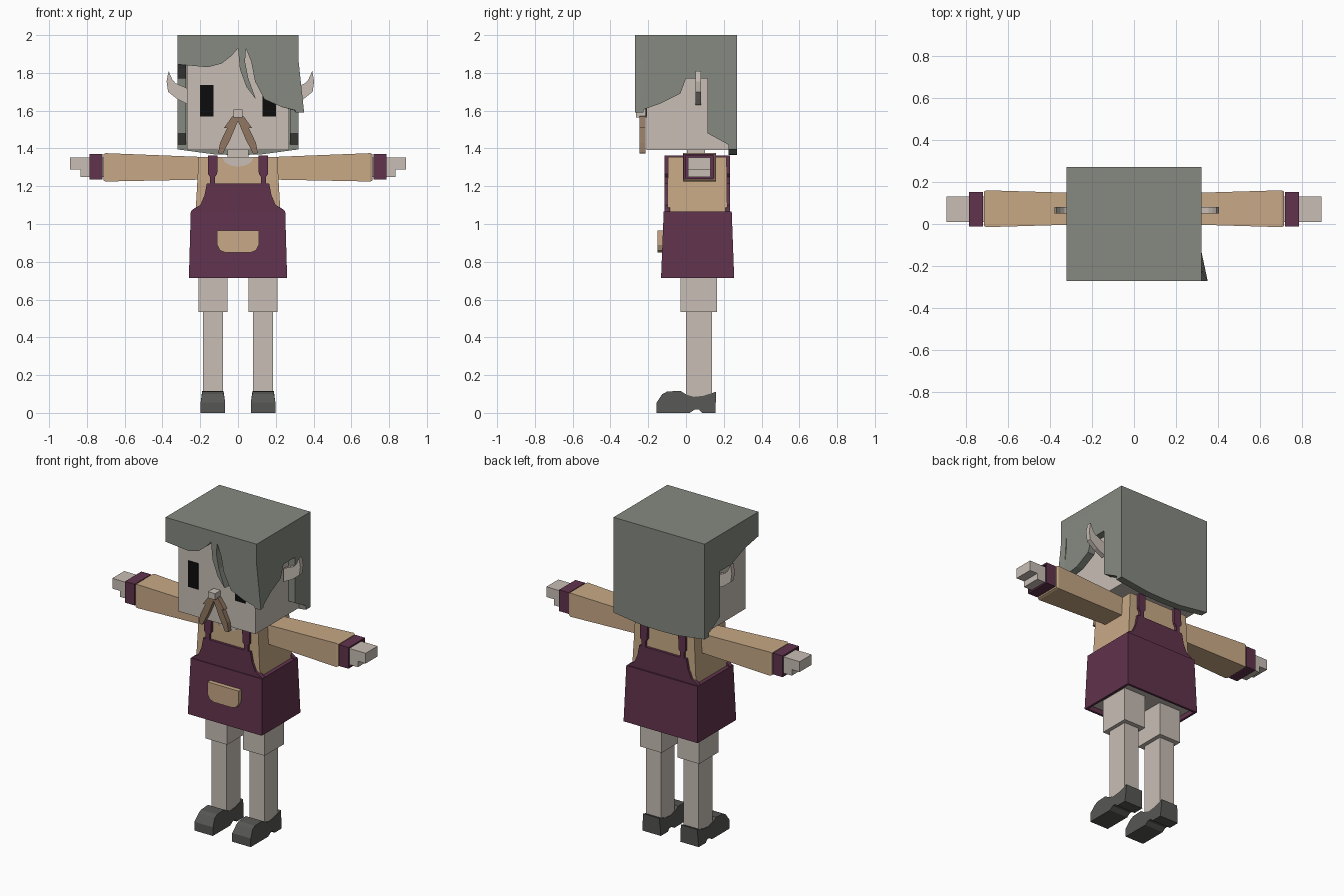
import bpy, bmesh
from mathutils import Vector

if "Cube" in bpy.data.objects:
    bpy.data.objects.remove(bpy.data.objects["Cube"], do_unlink=True)


def material(name, *rgb):
    lin = [((c / 255 + 0.055) / 1.055) ** 2.4 for c in rgb] + [1]
    m = bpy.data.materials.new(name)
    m.use_nodes = True
    m.diffuse_color = lin
    m.node_tree.nodes["Principled BSDF"].inputs["Base Color"].default_value = lin
    return m


skin = material("pale skin", 200, 190, 181)
hair = material("grey green hair", 134, 138, 129)
cloth = material("tan cloth", 200, 169, 134)
plum = material("plum apron", 97, 51, 77)
leather = material("dark leather", 86, 86, 84)
brown = material("brown whiskers", 145, 119, 98)
black = material("black eyes", 12, 12, 12)


def point(axis, u, v, w):
    """Place a 2D point (u, v) at w along the axis."""
    return {"x": (w, u, v), "y": (u, w, v), "z": (u, v, w)}[axis]


def loft(name, axis, rings, mat, mirror=False):
    """Skin a list of (position, outline) rings and cap both ends."""
    bm = bmesh.new()
    loops = [[bm.verts.new(point(axis, u, v, w)) for u, v in pts] for w, pts in rings]
    for a, b in zip(loops, loops[1:]):
        for i in range(len(a)):
            j = (i + 1) % len(a)
            bm.faces.new((a[i], a[j], b[j], b[i]))
    bm.faces.new(loops[0])
    bm.faces.new(loops[-1])
    bmesh.ops.recalc_face_normals(bm, faces=bm.faces)
    me = bpy.data.meshes.new(name)
    bm.to_mesh(me)
    bm.free()
    ob = bpy.data.objects.new(name, me)
    bpy.context.collection.objects.link(ob)
    me.materials.append(mat)
    if mirror:
        ob.modifiers.new("Mirror", "MIRROR")
    return ob


def prism(name, axis, pts, a, b, mat, mirror=False):
    return loft(name, axis, [(a, pts), (b, pts)], mat, mirror)


def rect(u0, u1, v0, v1):
    return [(u0, v0), (u1, v0), (u1, v1), (u0, v1)]


def box(name, x, y, z, mat, mirror=False):
    return prism(name, "z", rect(*x, *y), *z, mat, mirror)


def recess(ob, direction, rim, depth, mat=None):
    """Hollow out the end face that points in a direction."""
    bm = bmesh.new()
    bm.from_mesh(ob.data)
    face = max(bm.faces, key=lambda f: f.normal.dot(Vector(direction)))
    bmesh.ops.inset_region(bm, faces=[face], thickness=rim)
    ring = bmesh.ops.extrude_face_region(bm, geom=[face])
    bm.faces.remove(face)
    verts = [g for g in ring["geom"] if isinstance(g, bmesh.types.BMVert)]
    bmesh.ops.translate(bm, verts=verts, vec=Vector(direction) * -depth)
    if mat:
        ob.data.materials.append(mat)
        for g in ring["geom"]:
            if isinstance(g, bmesh.types.BMFace):
                g.material_index = 1
    bm.to_mesh(ob.data)
    bm.free()


def both(half):
    """Complete a right half outline with its mirror image."""
    return half + [(-x, z) for x, z in reversed(half) if x]


# Head, eyes and nose
box("head", (-.27, .27), (-.21, .23), (1.393, 1.96), skin)
box("eye", (.13, .2), (-.215, -.208), (1.57, 1.735), black, True)
box("nose", (-.025, .025), (-.265, -.2), (1.565, 1.605), skin)
box("neck", (-.055, .055), (.005, .1), (1.3, 1.4), skin)

# Ears
ear = [(.26, 1.63), (.32, 1.66), (.37, 1.7), (.378, 1.755), (.368, 1.81),
       (.348, 1.765), (.33, 1.745), (.26, 1.715)]
prism("left_ear", "y", [(x + .025, z) for x, z in ear], .05, .08, skin)
prism("right_ear", "y", [(-x, z) for x, z in ear], .05, .08, skin)

# Moustache
prism("moustache", "y", [(0, 1.575), (.03, 1.57), (.075, 1.507), (.058, 1.507),
      (.095, 1.43), (.105, 1.375), (.08, 1.372), (.04, 1.45), (0, 1.545)],
      -.245, -.215, brown, True)

# Hair cap, back and sides
box("hair_top", (-.32, .32), (-.27, .27), (1.95, 2), hair)
prism("hair_back", "y", both([(.32, 2), (.32, 1.395), (.12, 1.368), (0, 1.365)]),
      .225, .27, hair)
rear = [(0, 1.77), (.115, 1.77), (.115, 1.48), (.27, 1.395), (.27, 2), (-.27, 2)]
prism("hair_right_side", "x", [(-.27, 1.845), (-.13, 1.82)] + rear, -.32, -.275, hair)
left = prism("hair_left_side", "x", rear + [(-.27, 1.87), (-.27, 1.59), (-.13, 1.64),
             (-.03, 1.69)], .275, .32, hair)
for v in left.data.vertices:
    if v.co.z < 1.6 and v.co.y < -.2:
        v.co.x += .03

# Hair fringe: short sweep with a hanging strand, and a long sweep
prism("fringe_short", "y", [(-.32, 2), (-.32, 1.845), (-.16, 1.83), (-.085, 1.85),
      (-.035, 1.89), (0, 1.93), (.01, 1.82), (.045, 1.725), (.095, 1.66),
      (.055, 1.77), (.037, 1.86), (.042, 1.93), (.042, 2)], -.27, -.225, hair)
sweep = prism("fringe_long", "y", [(.042, 2), (.042, 1.93), (.07, 1.86), (.09, 1.755),
              (.14, 1.66), (.23, 1.62), (.35, 1.59), (.32, 1.87), (.32, 2)],
              -.27, -.225, hair)
for v in sweep.data.vertices:
    if v.co.x > .33 and v.co.y > -.25:
        v.co.x = .338

# Shirt and neckline
loft("shirt", "z", [(1.0, rect(-.228, .228, -.1, .22)), (1.355, rect(-.208, .208, -.095, .215))],
     cloth)
prism("neckline", "y", both([(.085, 1.356), (.07, 1.328), (.04, 1.31), (0, 1.304)]),
      -.102, .1, skin)

# Sleeves, cuffs and hands
loft("sleeve", "x", [(.19, rect(0, .145, 1.235, 1.355)), (.7, rect(-.015, .16, 1.225, 1.375)),
     (.712, rect(-.01, .155, 1.23, 1.37))], cloth, True)
cuff = prism("cuff", "x", rect(-.012, .152, 1.235, 1.37), .717, .785, plum, True)
recess(cuff, (1, 0, 0), .013, .03)
prism("hand", "y", [(.7, 1.25), (.835, 1.25), (.835, 1.288), (.89, 1.288), (.89, 1.353),
      (.7, 1.353)], .01, .13, skin, True)

# Apron skirt with a hollow underside
skirt = loft("apron_skirt", "z", [(.715, rect(-.26, .26, -.132, .255)),
             (1.067, rect(-.25, .25, -.118, .242))], plum)
recess(skirt, (0, 0, -1), .02, .03, skin)

# Apron bib and straps on front and back
bib = both([(.25, 1.065), (.235, 1.08), (.2, 1.1), (.178, 1.15), (.165, 1.215)])
strap = [(.122, 1.2), (.122, 1.25), (.11, 1.265), (.108, 1.362), (.158, 1.362),
         (.16, 1.265), (.148, 1.25), (.148, 1.2)]
for side, y0, y1 in (("front", -.113, -.085), ("back", .21, .233)):
    prism("bib_" + side, "y", bib, y0, y1, plum)
    prism("strap_" + side, "y", strap, y0, y1, plum, True)
box("strap_shoulder", (.108, .158), (-.1, .22), (1.35, 1.362), plum, True)

# Apron pocket
prism("pocket", "y", both([(.11, .965), (.11, .89), (.095, .86), (.065, .848)]),
      -.15, -.12, cloth)

# Legs
box("thigh", (.055, .208), (-.03, .165), (.535, .76), skin, True)
box("shin", (.08, .185), (0, .137), (.05, .54), skin, True)

# Shoes: side outline with an arch under the instep
shoe = prism("shoe", "x", [(-.155, 0), (-.155, .055), (-.125, .1), (-.1, .113), (-.03, .117),
             (0, .098), (.04, .085), (.09, .09), (.16, .112), (.155, .0), (.085, 0),
             (.07, .017), (.045, .017), (.02, 0)], .068, .198, leather, True)
for v in shoe.data.vertices:
    if v.co.z > .08:
        v.co.x += .008 if v.co.x < .13 else -.008
